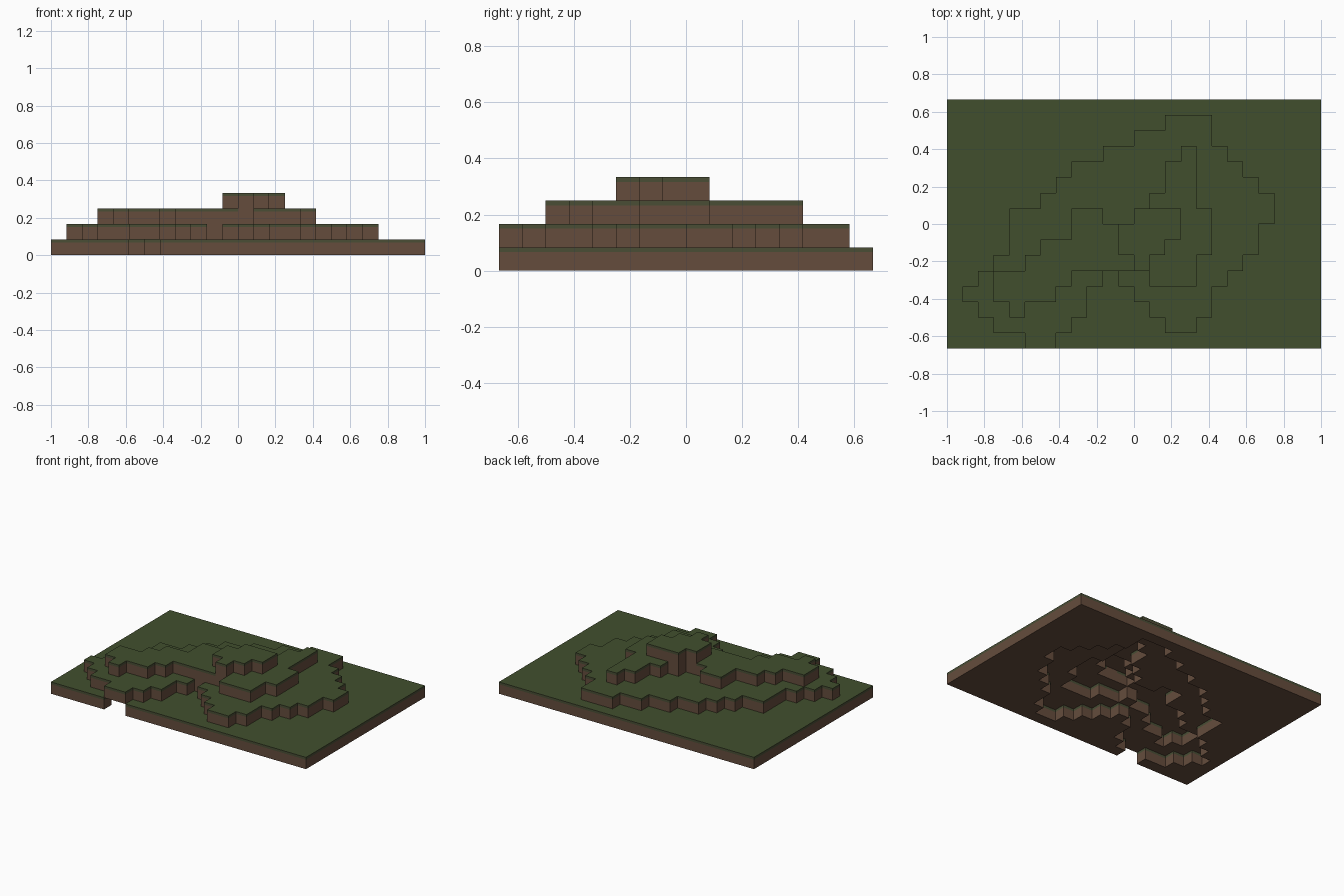
import bpy, bmesh

if "Cube" in bpy.data.objects:
    bpy.data.objects.remove(bpy.data.objects["Cube"])

S = 1 / 12          # block size
NX, NY = 24, 16     # blocks across and deep
BAND = 0.017        # height of the grassy lip on block sides


def material(name, rgb):
    m = bpy.data.materials.new(name)
    m.diffuse_color = (*rgb, 1)
    m.use_nodes = True
    m.node_tree.nodes["Principled BSDF"].inputs["Base Color"].default_value = m.diffuse_color
    return m


MATS = [material("grass_green", (0.053, 0.078, 0.027)),
        material("earth_brown", (0.130, 0.073, 0.046)),
        material("grass_edge", (0.068, 0.076, 0.036))]
GRASS, EARTH, EDGE = 0, 1, 2

# Terrace outlines: for each row from the front, spans of block columns
LOW = {0: [(5, 7)], 1: [(3, 8), (14, 16)], 2: [(2, 9), (13, 17)],
       3: [(1, 9), (12, 17)], 4: [(2, 10), (11, 18)], 5: [(3, 19)],
       6: [(4, 20)], 7: [(4, 20)], 8: [(4, 21)], 9: [(6, 21)],
       10: [(7, 20)], 11: [(8, 19)], 12: [(10, 18)], 13: [(12, 17)],
       14: [(14, 17)]}
MIDDLE = {2: [(4, 5)], 3: [(3, 7)], 4: [(3, 8), (13, 16)], 5: [(5, 16)],
          6: [(6, 17)], 7: [(8, 17)], 8: [(8, 10), (12, 17)], 9: [(13, 16)],
          10: [(14, 16)], 11: [(14, 16)], 12: [(15, 16)]}
SUMMIT = {5: [(12, 13)], 6: [(11, 14)], 7: [(11, 15)], 8: [(12, 15)]}

height = {(i, j): 0 for i in range(NX) for j in range(NY)}
for level, rows in enumerate((LOW, MIDDLE, SUMMIT), 1):
    for j, spans in rows.items():
        for a, b in spans:
            for i in range(a, b):
                height[i, j] = level

SIDES = ((1, 0), (-1, 0), (0, 1), (0, -1))

# One block per column; extra blocks below close steeper drops
blocks = {}
for (i, j), h in height.items():
    low = min(height.get((i + dx, j + dy), h) for dx, dy in SIDES)
    for k in range(min(h, low + 1), h + 1):
        blocks[i, j, k] = k == h


def build_terrace(name, level):
    bm = bmesh.new()

    def quad(points, mat):
        f = bm.faces.new([bm.verts.new(p) for p in points])
        f.material_index = mat

    for (i, j, k), grassy in blocks.items():
        if k != level:
            continue
        x0, y0, z0 = (i - NX / 2) * S, (j - NY / 2) * S, k * S
        x1, y1, z1 = x0 + S, y0 + S, z0 + S
        # top and underside
        if (i, j, k + 1) not in blocks:
            quad([(x0, y0, z1), (x1, y0, z1), (x1, y1, z1), (x0, y1, z1)], GRASS)
        if (i, j, k - 1) not in blocks:
            quad([(x0, y1, z0), (x1, y1, z0), (x1, y0, z0), (x0, y0, z0)], EARTH)
        # exposed sides: earth below, grassy lip above
        edges = {(1, 0): ((x1, y0), (x1, y1)), (-1, 0): ((x0, y1), (x0, y0)),
                 (0, 1): ((x1, y1), (x0, y1)), (0, -1): ((x0, y0), (x1, y0))}
        for (dx, dy), (p, q) in edges.items():
            if (i + dx, j + dy, k) in blocks:
                continue
            zm = z1 - BAND if grassy else z1
            quad([(*p, z0), (*q, z0), (*q, zm), (*p, zm)], EARTH)
            if grassy:
                quad([(*p, zm), (*q, zm), (*q, z1), (*p, z1)], EDGE)
    bmesh.ops.remove_doubles(bm, verts=bm.verts, dist=1e-5)
    mesh = bpy.data.meshes.new(name)
    bm.to_mesh(mesh)
    bm.free()
    for m in MATS:
        mesh.materials.append(m)
    bpy.context.collection.objects.link(bpy.data.objects.new(name, mesh))


for lvl, label in enumerate(("ground_terrace", "low_terrace",
                             "middle_terrace", "summit_terrace")):
    build_terrace(label, lvl)
